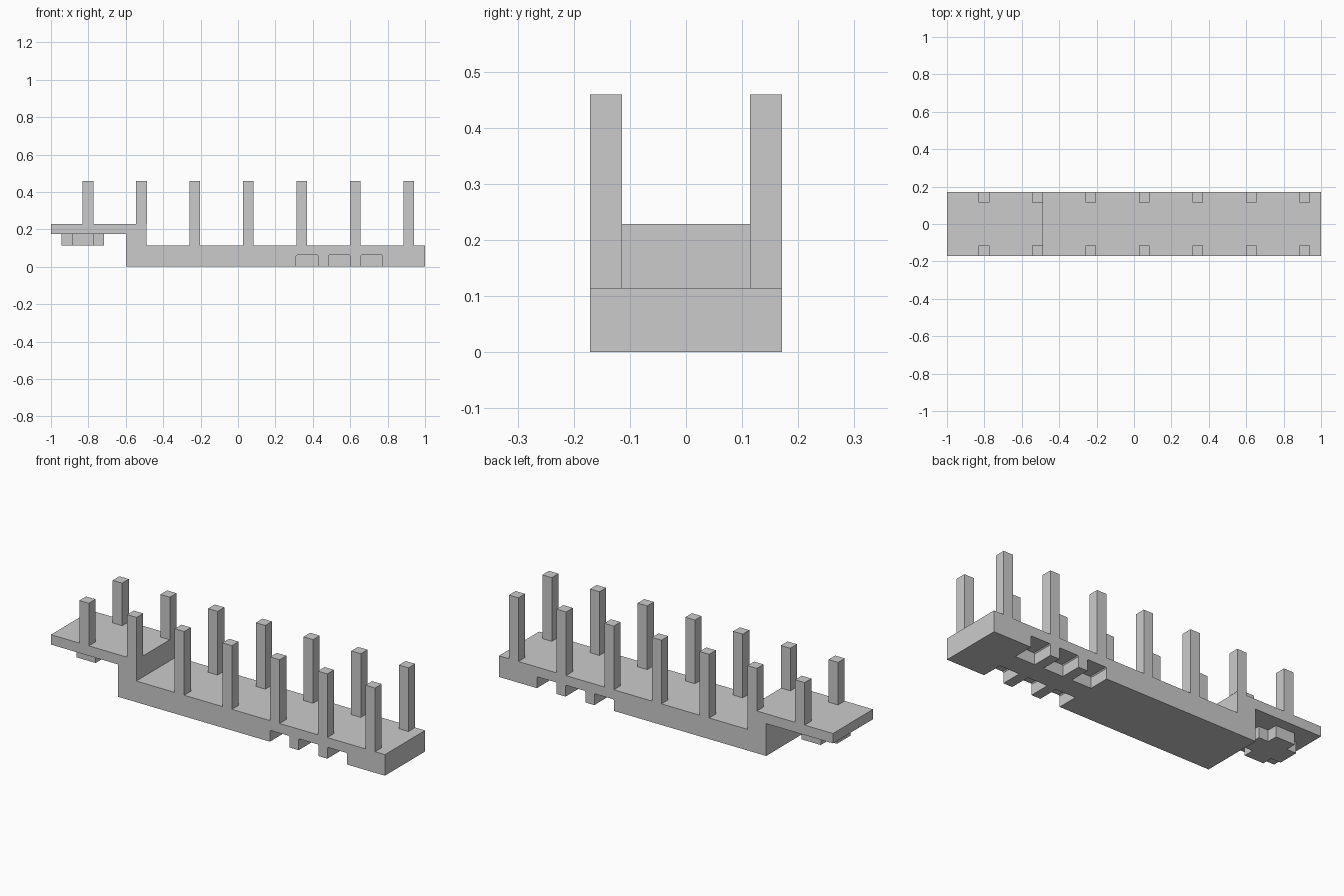
import bpy, bmesh
from mathutils import Vector

if "Cube" in bpy.data.objects:
    bpy.data.objects.remove(bpy.data.objects["Cube"])

U = 2 / 35          # base unit the model is laid out on
HALF = 3 * U        # half width of the trailer


def prism(bm, points, offset):
    """Closed prism: a flat polygon extruded along offset."""
    face = bm.faces.new([bm.verts.new(p) for p in points])
    new = bmesh.ops.extrude_face_region(bm, geom=[face], use_keep_orig=True)["geom"]
    verts = [g for g in new if isinstance(g, bmesh.types.BMVert)]
    bmesh.ops.translate(bm, vec=Vector(offset), verts=verts)


def finish(name, bm):
    bmesh.ops.recalc_face_normals(bm, faces=bm.faces[:])
    mesh = bpy.data.meshes.new(name)
    bm.to_mesh(mesh)
    bm.free()
    obj = bpy.data.objects.new(name, mesh)
    bpy.context.collection.objects.link(obj)
    return obj


# Trailer bed with raised front deck
bm = bmesh.new()
profile = [(-1, 0.175), (-0.6, 0.175), (-0.6, 0), (1, 0), (1, 2 * U),
           (-0.489, 2 * U), (-0.489, 4 * U), (-1, 4 * U)]
prism(bm, [(x, -HALF, z) for x, z in profile], (0, 2 * HALF, 0))
bed = finish("trailer_bed", bm)

# Wheel recesses: three per side, with slightly clipped top corners
bm = bmesh.new()
h, c = 0.062, 0.005
for x in (0.37, 0.542, 0.714):
    a, b = x - 0.059, x + 0.059
    outline = [(a, -0.05), (b, -0.05), (b, h - c), (b - c, h), (a + c, h), (a, h - c)]
    for side in (-1, 1):
        prism(bm, [(px, side * U, pz) for px, pz in outline], (0, side * 3 * U, 0))
cutter = finish("wheel_recess_cutter", bm)
cutter.hide_render = True
mod = bed.modifiers.new("wheel_recesses", "BOOLEAN")
mod.operation = "DIFFERENCE"
mod.solver = "EXACT"
mod.object = cutter
bpy.context.view_layer.objects.active = bed
bpy.ops.object.modifier_apply(modifier=mod.name)
bpy.data.objects.remove(cutter)

# Upright stakes along both edges
bm = bmesh.new()
for i in range(7):
    x = -0.802 + i * 5 * U
    base = 4 * U if i < 2 else 2 * U
    for y in (-2.5 * U, 2.5 * U):
        r = U / 2
        prism(bm, [(x - r, y - r, base), (x + r, y - r, base),
                   (x + r, y + r, base), (x - r, y + r, base)], (0, 0, 0.459 - base))
finish("stakes", bm)

# Cross-shaped coupling plate under the front deck
bm = bmesh.new()
plan = [(-2, -1), (-1, -1), (-1, -2), (1, -2), (1, -1), (2, -1),
        (2, 1), (1, 1), (1, 2), (-1, 2), (-1, 1), (-2, 1)]
prism(bm, [(-0.83 + x * U, y * U, 2 * U) for x, y in plan], (0, 0, 0.175 - 2 * U))
finish("coupling_plate", bm)
